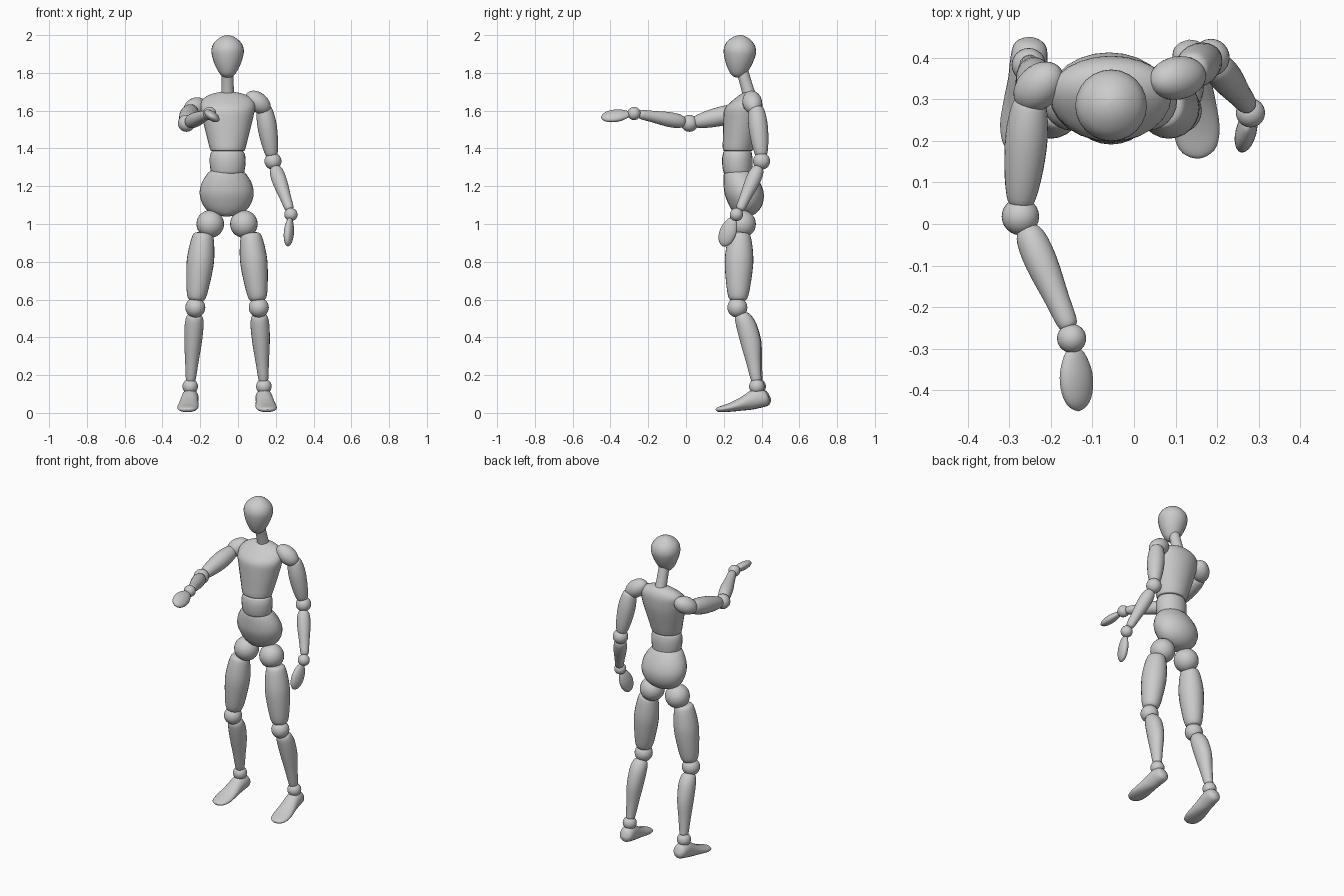
import bpy, bmesh, math
from mathutils import Vector

SEG = 24


def spline(a, b, c, d, t):
    return 0.5 * (2 * b + (c - a) * t + (2 * a - 5 * b + 4 * c - d) * t * t
                  + (3 * b - a - 3 * c + d) * t ** 3)


def finish(bm, name):
    bmesh.ops.recalc_face_normals(bm, faces=bm.faces)
    for f in bm.faces:
        f.smooth = True
    mesh = bpy.data.meshes.new(name)
    bm.to_mesh(mesh)
    bm.free()
    ob = bpy.data.objects.new(name, mesh)
    bpy.context.collection.objects.link(ob)
    return ob


def loft(name, p0, p1, profile, side=(1, 0, 0), su=1.0, sv=1.0, steps=3):
    """Elliptical rings along p0-p1; profile rows: t, half width, half depth, depth offset."""
    p0, p1 = Vector(p0), Vector(p1)
    axis = p1 - p0
    n = axis.normalized()
    u = Vector(side)
    u = (u - n * u.dot(n)).normalized()
    v = n.cross(u)
    rows = [Vector((r[0], r[1], r[2] if len(r) > 2 else r[1], r[3] if len(r) > 3 else 0))
            for r in profile]
    pts = []
    for i in range(len(rows) - 1):
        a, b, c, d = rows[max(i - 1, 0)], rows[i], rows[i + 1], rows[min(i + 2, len(rows) - 1)]
        pts += [spline(a, b, c, d, k / steps) for k in range(steps)]
    pts.append(rows[-1])
    bm = bmesh.new()
    rings = []
    for t, ru, rv, off in pts:
        ru, rv = max(ru, 0.001) * su, max(rv, 0.001) * sv
        c = p0 + axis * t + v * off
        rings.append([bm.verts.new(c + u * ru * math.cos(2 * math.pi * k / SEG)
                                   + v * rv * math.sin(2 * math.pi * k / SEG))
                      for k in range(SEG)])
    for a, b in zip(rings, rings[1:]):
        for k in range(SEG):
            j = (k + 1) % SEG
            bm.faces.new((a[k], a[j], b[j], b[k]))
    bm.faces.new(rings[0])
    bm.faces.new(rings[-1])
    return finish(bm, name)


def stack(name, x, rows):
    """Upright loft; rows: z, half width, half depth, centre y."""
    return loft(name, (x, 0, 0), (x, 0, 1), rows)


def ball(name, p, r):
    bm = bmesh.new()
    bmesh.ops.create_uvsphere(bm, u_segments=SEG, v_segments=14, radius=r)
    ob = finish(bm, name)
    ob.location = p
    return ob


ROUND = [((1 - math.cos(math.pi * i / 8)) / 2, math.sin(math.pi * i / 8)) for i in range(9)]

# head and neck
loft("head", (-.055, .272, 1.775), (-.055, .293, 2.0),
     [(0, 0), (.02, .022), (.1, .043), (.3, .067), (.5, .082), (.65, .086),
      (.8, .075), (.92, .048), (.98, .022), (1, 0)])
loft("neck", (-.055, .342, 1.66), (-.055, .295, 1.82), [(0, .036), (.5, .032), (1, .032)])

# torso
stack("chest", -.055, [
    (1.385, 0, 0, .275), (1.387, .08, .068, .275), (1.397, .093, .08, .275),
    (1.45, .107, .088, .283), (1.55, .132, .1, .297), (1.61, .145, .1, .304),
    (1.65, .14, .08, .322), (1.68, .105, .055, .334), (1.697, .05, .03, .338),
    (1.70, 0, 0, .338)])
stack("waist", -.055, [
    (1.26, 0, 0, .275), (1.263, .075, .065, .275), (1.285, .09, .077, .273),
    (1.33, .095, .081, .272), (1.365, .092, .078, .272), (1.388, .075, .065, .273),
    (1.39, 0, 0, .273)])
stack("pelvis", -.06, [
    (1.04, 0, 0, .31), (1.045, .05, .04, .31), (1.07, .1, .07, .315),
    (1.11, .13, .092, .315), (1.16, .143, .104, .308), (1.21, .135, .099, .298),
    (1.255, .111, .086, .285), (1.278, .09, .074, .278), (1.284, .07, .06, .276),
    (1.28, 0, 0, .276)])

# legs, mirrored about the body's centre line
THIGH = [(0, 0), (.01, .04), (.07, .057), (.3, .07), (.5, .071), (.8, .059),
         (.95, .047), (.99, .03), (1, 0)]
SHIN = [(0, 0, 0, 0), (.01, .022, .024, 0), (.08, .028, .03, 0), (.3, .036, .04, .006),
        (.55, .046, .053, .012), (.8, .05, .053, .008), (.94, .043, .043, 0),
        (.99, .025, .025, 0), (1, 0, 0, 0)]
FOOT = [(0, 0, 0, .07), (.02, .022, .02, .067), (.08, .04, .04, .075),
        (.22, .045, .052, .077), (.36, .046, .05, .067), (.54, .052, .035, .047),
        (.75, .056, .023, .029), (.91, .045, .016, .02), (.98, .022, .009, .018),
        (1, 0, 0, .018)]
for s, label, dy in ((1, "left", 0), (-1, "right", .007)):
    X = lambda d: -.058 + s * d
    ball(label + "_hip", (X(.089), .297, 1.0), .073)
    loft(label + "_thigh", (X(.125), .285, .955), (X(.164), .275, .59), THIGH, sv=1.05)
    ball(label + "_knee", (X(.168), .272, .558), .053)
    loft(label + "_shin", (X(.193), .375 + dy, .165), (X(.17), .297, .53), SHIN)
    ball(label + "_ankle", (X(.195), .375 + dy, .14), .041)
    loft(label + "_foot", (X(.19), .443 + dy, 0), (X(.214), .157 + dy, 0), FOOT)

# arms: one hanging, one reaching forward
UPPER = [(0, 0), (.02, .03), (.1, .043), (.35, .051), (.65, .047), (.9, .036), (.98, .024), (1, 0)]
LOWER = [(0, 0), (.02, .022), (.12, .036), (.35, .039), (.7, .03), (.92, .025), (.98, .016), (1, 0)]
HAND = [(0, 0), (.02, .014), (.1, .028), (.35, .043), (.6, .045), (.82, .036), (.95, .019), (1, 0)]
ARMS = {
    "left": dict(shoulder=((.045, .34, 1.69), (.165, .362, 1.598)),
                 upper=((.137, .37, 1.625), (.18, .4, 1.355)),
                 elbow=(.185, .4, 1.333),
                 lower=((.193, .388, 1.305), (.276, .282, 1.07)),
                 wrist=(.28, .267, 1.05),
                 hand=((.277, .25, 1.03), (.262, .195, .882)), across=(.25, 1, 0)),
    "right": dict(shoulder=((-.182, .375, 1.645), (-.275, .285, 1.585)),
                  upper=((-.25, .305, 1.598), (-.273, .04, 1.537)),
                  elbow=(-.273, .018, 1.533),
                  lower=((-.26, -.005, 1.538), (-.153, -.255, 1.583)),
                  wrist=(-.15, -.275, 1.585),
                  hand=((-.145, -.298, 1.583), (-.132, -.45, 1.563)), across=(.82, 0, -.57)),
}
for label, a in ARMS.items():
    loft(label + "_shoulder", *a["shoulder"], ROUND, su=.052, sv=.052, steps=2)
    loft(label + "_upper_arm", *a["upper"], UPPER)
    ball(label + "_elbow", a["elbow"], .045)
    loft(label + "_forearm", *a["lower"], LOWER)
    ball(label + "_wrist", a["wrist"], .035)
    loft(label + "_hand", *a["hand"], HAND, side=a["across"], sv=.55)
